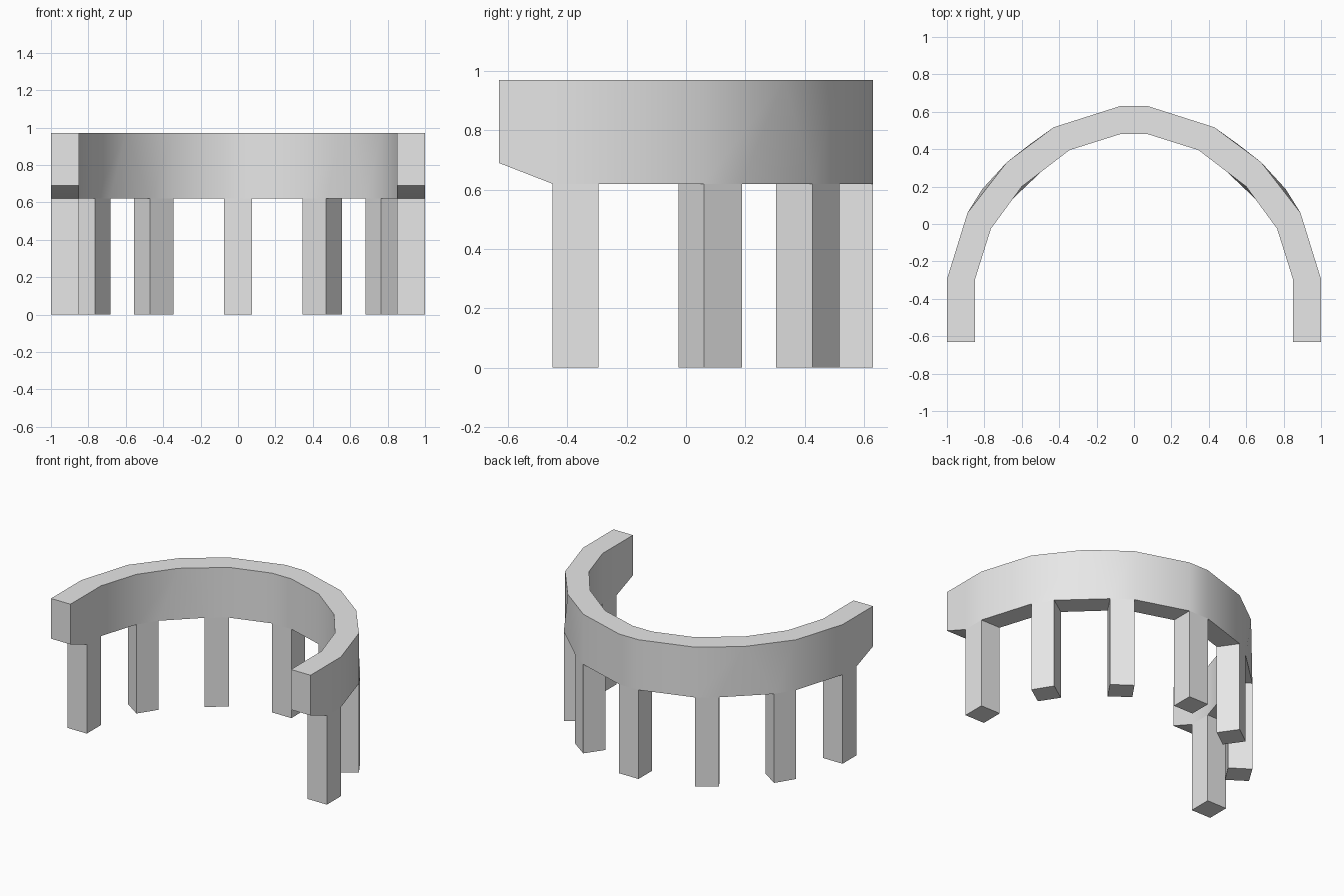
import bpy
import bmesh
import math

cube = bpy.data.objects.get("Cube")
if cube:
    bpy.data.objects.remove(cube, do_unlink=True)

TOP, UNDER, TIP = 0.97, 0.62, 0.69

grey = bpy.data.materials.new("plain grey")
grey.use_nodes = True
colour = (0.8, 0.8, 0.8, 1)
grey.diffuse_color = colour
grey.node_tree.nodes["Principled BSDF"].inputs["Base Color"].default_value = colour

# Left half of the plan, from the open end to the middle: outer and inner points.
# Consecutive pairs from the second station on frame the legs.
plan = [
    ((1.0, -0.63), (0.85, -0.63)),
    ((1.0, -0.45), (0.85, -0.45)),
    ((1.0, -0.295), (0.85, -0.295)),
    ((0.89, 0.06), (0.765, -0.025)),
    ((0.81, 0.188), (0.683, 0.102)),
    ((0.555, 0.427), (0.47, 0.304)),
    ((0.43, 0.517), (0.345, 0.395)),
    ((0.075, 0.63), (0.075, 0.48)),
]
# The rim has a single shared point above the gap between stations 4 and 5.
rim = list(plan)
rim[4] = rim[5] = ((0.68, 0.33), (0.60, 0.20))


def mirrored(stations):
    return stations + [tuple((-x, y) for x, y in s) for s in reversed(stations)]


def finish(name, bm):
    bmesh.ops.remove_doubles(bm, verts=bm.verts, dist=0.0005)
    bmesh.ops.recalc_face_normals(bm, faces=bm.faces)
    mesh = bpy.data.meshes.new(name)
    bm.to_mesh(mesh)
    bm.free()
    mesh.materials.append(grey)
    obj = bpy.data.objects.new(name, mesh)
    bpy.context.collection.objects.link(obj)
    return obj


low, high = mirrored(plan), mirrored(rim)
last = len(low) - 1

# Curved wall: one four-cornered ring per station, bridged in order
bm = bmesh.new()
rings = []
for i, ((lo, li), (ho, hi)) in enumerate(zip(low, high)):
    z = TIP if i in (0, last) else UNDER
    corners = [(*lo, z), (*ho, TOP), (*hi, TOP), (*li, z)]
    rings.append([bm.verts.new(c) for c in corners])
for a, b in zip(rings, rings[1:]):
    for k in range(4):
        n = (k + 1) % 4
        bm.faces.new((a[k], a[n], b[n], b[k]))
bm.faces.new(rings[0])
bm.faces.new(rings[-1])
wall = finish("curved_wall", bm)
bpy.context.view_layer.objects.active = wall
wall.select_set(True)
bpy.ops.object.shade_smooth_by_angle(angle=math.radians(30))

# Legs: square posts under every second span
names = ["left_front_leg", "left_side_leg", "left_rear_leg", "middle_rear_leg",
         "right_rear_leg", "right_side_leg", "right_front_leg"]
for name, i in zip(names, range(1, last, 2)):
    (ao, ai), (bo, bi) = low[i], low[i + 1]
    bm = bmesh.new()
    foot = bm.faces.new([bm.verts.new((x, y, 0)) for x, y in (ao, bo, bi, ai)])
    post = bmesh.ops.extrude_face_region(bm, geom=[foot], use_keep_orig=True)
    upper = [v for v in post["geom"] if isinstance(v, bmesh.types.BMVert)]
    bmesh.ops.translate(bm, verts=upper, vec=(0, 0, UNDER))
    finish(name, bm)
